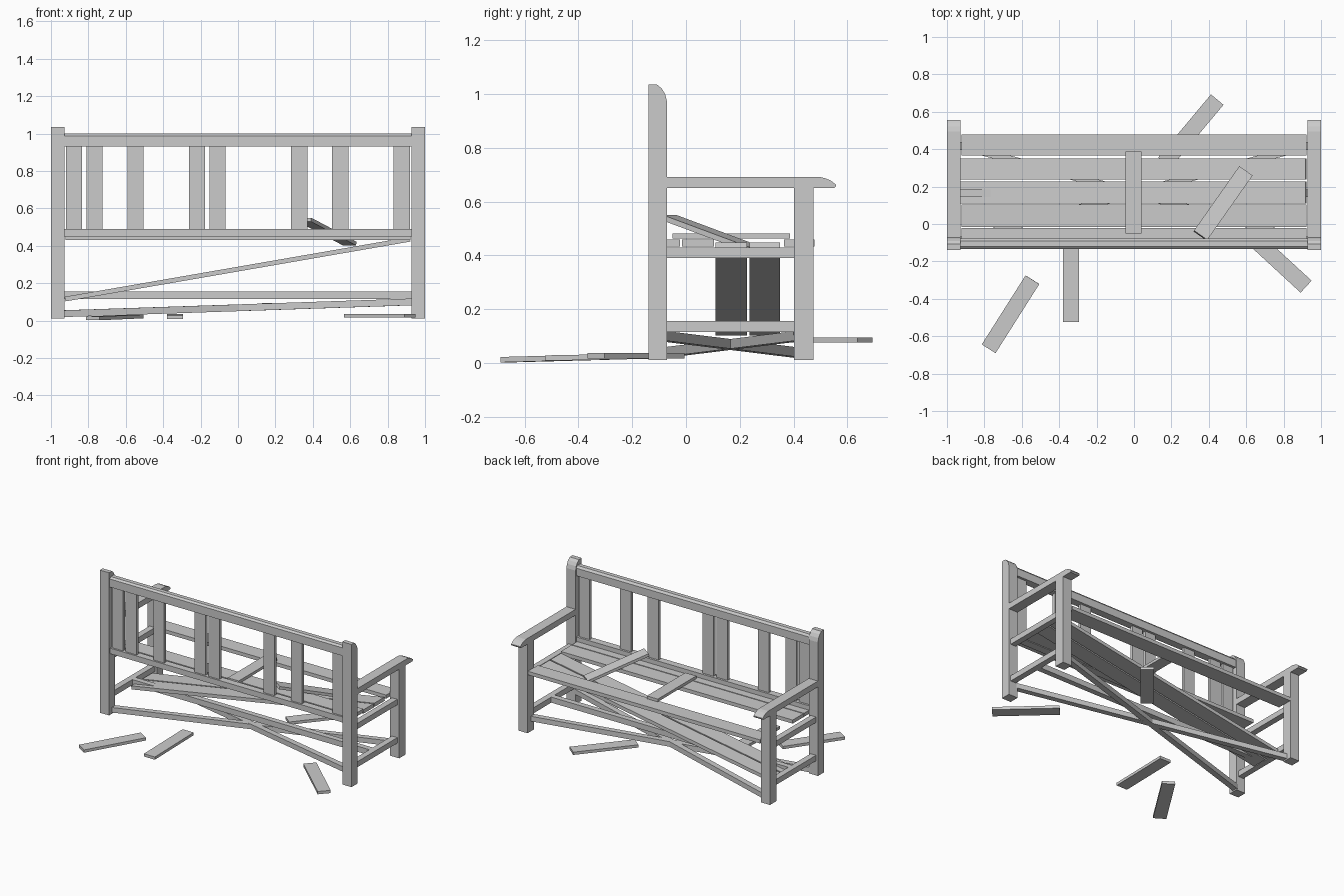
import bpy, bmesh
from mathutils import Vector, Matrix

if "Cube" in bpy.data.objects:
    bpy.data.objects.remove(bpy.data.objects["Cube"])

def finish(name, bm):
    bmesh.ops.recalc_face_normals(bm, faces=bm.faces)
    me = bpy.data.meshes.new(name)
    bm.to_mesh(me)
    bm.free()
    ob = bpy.data.objects.new(name, me)
    bpy.context.collection.objects.link(ob)
    return ob

def box(name, x0, x1, y0, y1, z0, z1):
    bm = bmesh.new()
    bmesh.ops.create_cube(bm, size=1)
    for v in bm.verts:
        v.co = Vector(((x0 + x1) / 2 + v.co.x * (x1 - x0),
                       (y0 + y1) / 2 + v.co.y * (y1 - y0),
                       (z0 + z1) / 2 + v.co.z * (z1 - z0)))
    return finish(name, bm)

def bar(name, a, b, width, thick):
    """Straight plank between two end centres."""
    a, b = Vector(a), Vector(b)
    d = (b - a).normalized()
    side = Vector((0, 0, 1)).cross(d).normalized()
    up = d.cross(side)
    rot = Matrix((d, side, up)).transposed()
    bm = bmesh.new()
    bmesh.ops.create_cube(bm, size=1)
    for v in bm.verts:
        p = Vector((v.co.x * (b - a).length, v.co.y * width, v.co.z * thick))
        v.co = (a + b) / 2 + rot @ p
    return finish(name, bm)

def extrude_x(name, pts, x0, x1):
    """Side profile of (y, z) points extruded along x."""
    bm = bmesh.new()
    f = bm.faces.new([bm.verts.new((x0, y, z)) for y, z in pts])
    r = bmesh.ops.extrude_face_region(bm, geom=[f])
    for v in r["geom"]:
        if isinstance(v, bmesh.types.BMVert):
            v.co.x = x1
    return finish(name, bm)

post = [(-.14, .01), (-.07, .01), (-.07, .97), (-.077, .998), (-.09, 1.02),
        (-.108, 1.035), (-.14, 1.035)]
arm = [(-.07, .65), (.55, .65), (.557, .657), (.557, .663), (.54, .677),
       (.52, .686), (.495, .692), (-.07, .692)]

# End frames
for s, side in ((-1, "left"), (1, "right")):
    extrude_x(side + "_back_post", post, s * .927, s)
    extrude_x(side + "_armrest", arm, s * .927, s)
    lo, hi = sorted((s * .927, s))
    box(side + "_front_leg", lo, hi, .402, .475, .01, .65)
    lo, hi = sorted((s * .942, s * .985))
    box(side + "_seat_rail", lo, hi, -.07, .402, .39, .43)
    box(side + "_low_rail", lo, hi, -.07, .402, .115, .155)

# Back rest
extrude_x("top_rail", [(-.133, .93), (-.078, .93), (-.078, .985), (-.09, 1.0),
                       (-.12, 1.0), (-.133, .988)], -.927, .927)
box("lower_back_rail", -.927, .927, -.13, -.08, .45, .49)
for i in (0, 1, 3, 6, 7, 11, 13, 16):
    x = -.92 + .1095 * i
    box("back_slat", x, x + .087, -.117, -.095, .485, .935)

# Seat slats still in place
for y0, y1 in ((.365, .478), (-.015, .105), (-.08, -.022)):
    box("seat_slat", -.922, .922, y0, y1, .432, .458)

# Seat slats fallen at one end
for y0, y1 in ((.11, .227), (.237, .35)):
    y = (y0 + y1) / 2
    bar("fallen_seat_slat", (-.925, y, .115), (.92, y, .435), y1 - y0, .025)

# Stretchers
box("middle_stretcher", -.945, .945, .145, .185, .115, .155)
bar("crossed_stretcher", (-.935, -.09, .037), (.935, .42, .1), .04, .036)
bar("crossed_stretcher", (-.935, .42, .037), (.935, -.09, .1), .04, .036)

# Loose back slats on the seat and ground
for a, b in (((-.003, -.05, .472), (-.003, .387, .472)),
             ((.355, -.062, .54), (.597, .282, .412)),
             ((-.777, -.667, .012), (-.543, -.298, .022)),
             ((-.337, -.525, .018), (-.337, -.085, .026)),
             ((.92, -.335, .026), (.597, -.037, .026)),
             ((.445, .665, .085), (.163, .328, .085))):
    bar("loose_slat", a, b, .087, .02)
